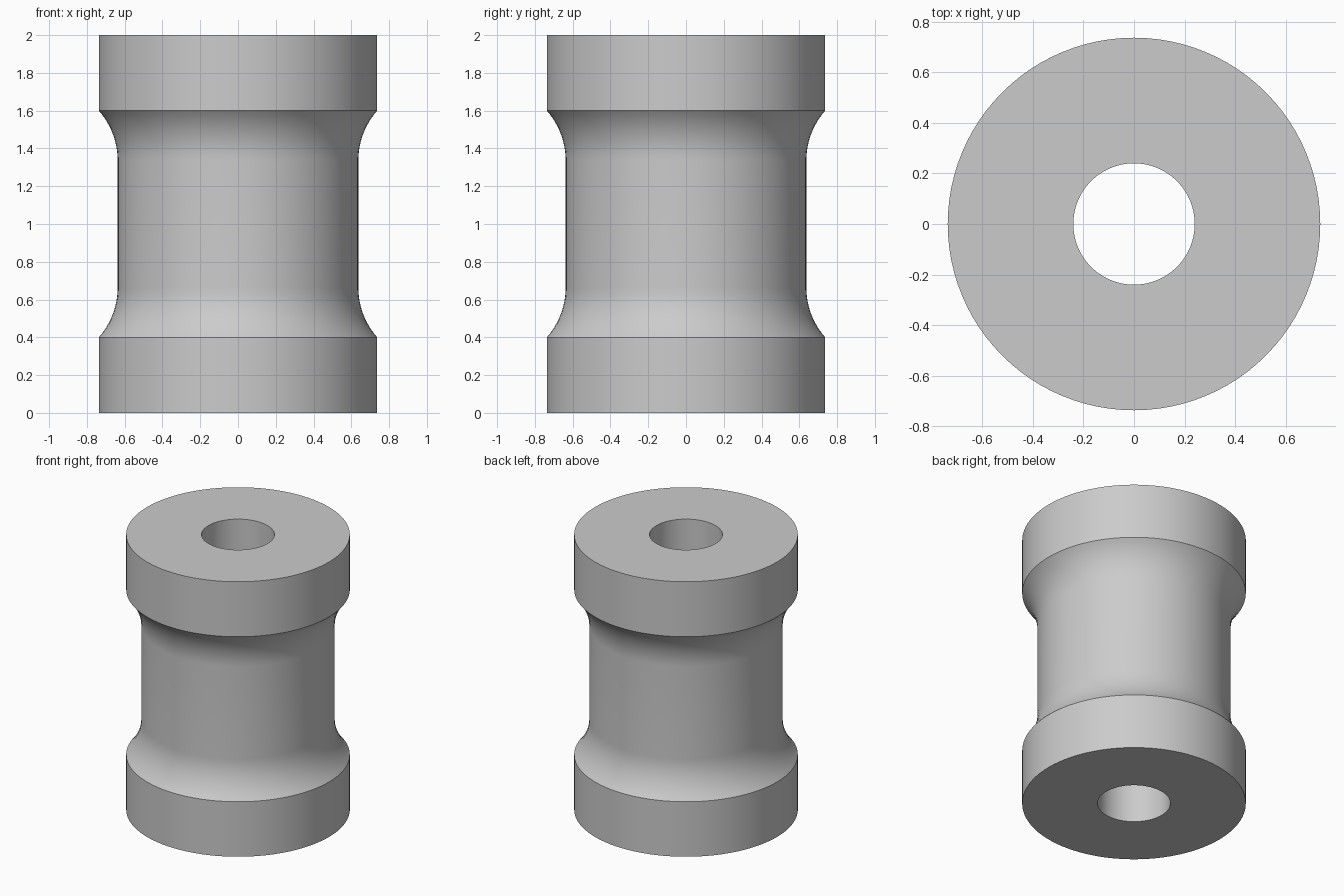
import bpy, bmesh, math

cube = bpy.data.objects.get("Cube")
if cube:
    bpy.data.objects.remove(cube, do_unlink=True)

RIM, WAIST, BORE = 0.737, 0.637, 0.24
HEIGHT, FLANGE, FILLET = 2.0, 0.4, 0.4
SIDES, ARC_STEPS = 96, 12

grey = bpy.data.materials.new("plain grey")
grey.use_nodes = True
colour = (0.6, 0.6, 0.6, 1)
grey.diffuse_color = colour
grey.node_tree.nodes["Principled BSDF"].inputs["Base Color"].default_value = colour

# Lower half of the profile: bore, flange, then a concave arc tangent to the waist
sweep = math.acos(1 - (RIM - WAIST) / FILLET)
tangent_z = FLANGE + FILLET * math.sin(sweep)
lower = [(BORE, 0), (RIM, 0)]
for i in range(ARC_STEPS + 1):
    a = sweep * (1 - i / ARC_STEPS)
    lower.append((WAIST + FILLET * (1 - math.cos(a)), tangent_z - FILLET * math.sin(a)))
profile = lower + [(r, HEIGHT - z) for r, z in reversed(lower)]

# Revolve the closed profile around the z axis
bm = bmesh.new()
rings = []
for r, z in profile:
    rings.append([bm.verts.new((r * math.cos(t), r * math.sin(t), z))
                  for t in (2 * math.pi * k / SIDES for k in range(SIDES))])
for ring, above in zip(rings, rings[1:] + rings[:1]):
    for k in range(SIDES):
        n = (k + 1) % SIDES
        bm.faces.new((ring[k], ring[n], above[n], above[k]))
bmesh.ops.recalc_face_normals(bm, faces=bm.faces)

mesh = bpy.data.meshes.new("flanged_spacer")
bm.to_mesh(mesh)
bm.free()
mesh.materials.append(grey)
spacer = bpy.data.objects.new("flanged_spacer", mesh)
bpy.context.collection.objects.link(spacer)

# Smooth the curved walls and keep the rims sharp
bpy.ops.object.select_all(action="DESELECT")
spacer.select_set(True)
bpy.context.view_layer.objects.active = spacer
bpy.ops.object.shade_smooth_by_angle(angle=math.radians(30))
